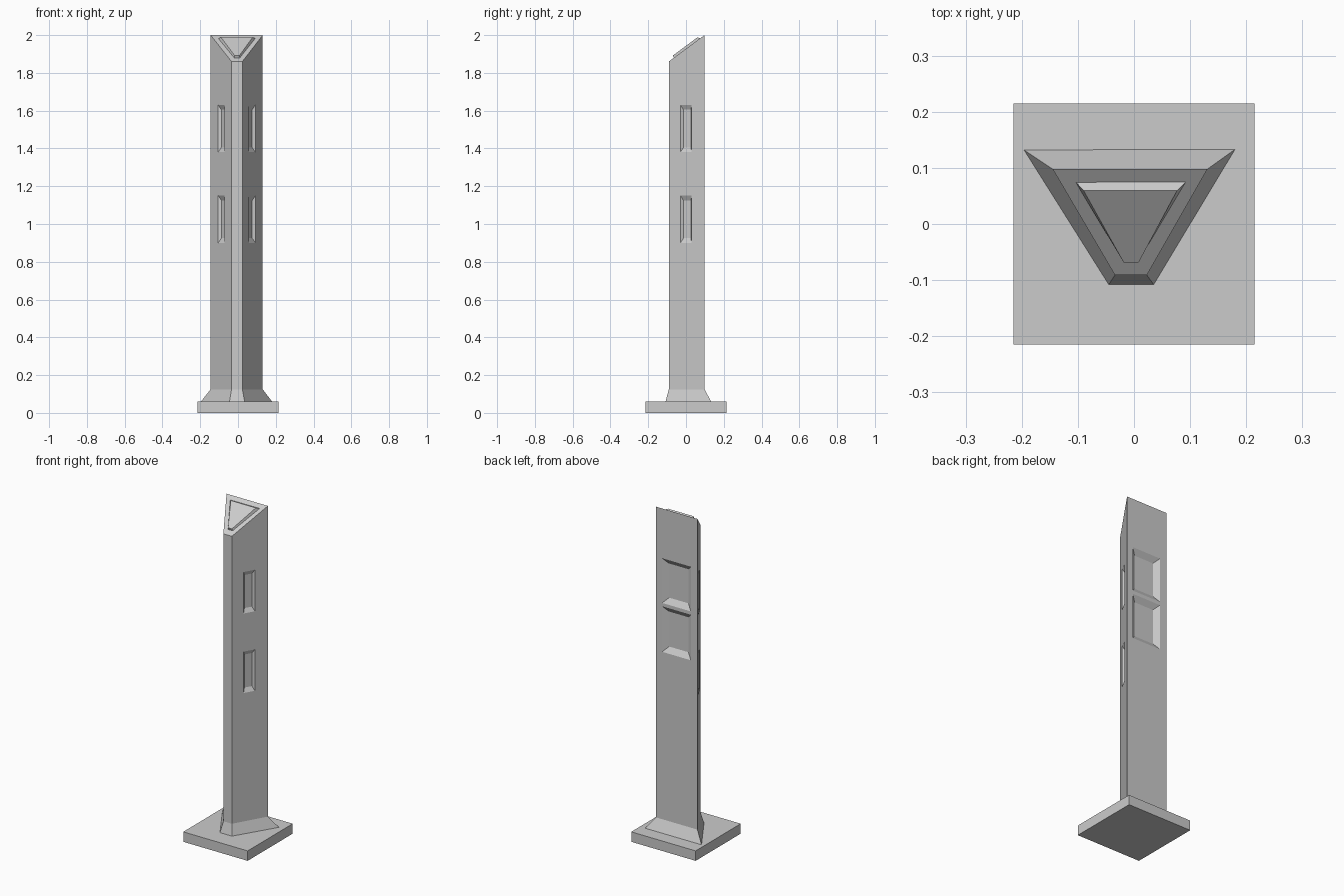
import bpy, bmesh
from mathutils import Vector

if "Cube" in bpy.data.objects:
    bpy.data.objects.remove(bpy.data.objects["Cube"])

def add_loft(bm, a, b):
    """Closed solid between two matching rings of points."""
    va, vb = [bm.verts.new(p) for p in a], [bm.verts.new(p) for p in b]
    faces = [bm.faces.new(va[::-1]), bm.faces.new(vb)]
    n = len(va)
    for i in range(n):
        j = (i + 1) % n
        faces.append(bm.faces.new((va[i], va[j], vb[j], vb[i])))
    bmesh.ops.recalc_face_normals(bm, faces=faces)

def make_object(name, lofts):
    bm = bmesh.new()
    for a, b in lofts:
        add_loft(bm, a, b)
    me = bpy.data.meshes.new(name)
    bm.to_mesh(me)
    bm.free()
    ob = bpy.data.objects.new(name, me)
    bpy.context.collection.objects.link(ob)
    return ob

def ring(points, z):
    return [(x, y, z) for x, y in points]

# Plan outlines: front left, front right, back right, back left
post = [(-0.034, -0.091), (0.023, -0.091), (0.131, 0.098), (-0.145, 0.098)]
foot = [(-0.045, -0.108), (0.035, -0.108), (0.18, 0.133), (-0.196, 0.132)]

def slope(y):
    return 1.86 + (y + 0.091) * 0.14 / 0.189

# Base plate and flared foot
s = 0.215
square = [(-s, -s), (s, -s), (s, s), (-s, s)]
make_object("base_plate", [(ring(square, 0), ring(square, 0.06))])
make_object("flared_foot", [(ring(foot, 0.06), ring(post, 0.125))])

# Post with slanted top
body = make_object("post", [(ring(post, 0.06), [(x, y, slope(y)) for x, y in post])])

def recess(centre, along, out, half_w, z0, z1, inset_w, inset_z, depth):
    """Tapered pocket cutter, widened a little past the surface."""
    def rect(t):
        iw, iz = half_w - inset_w * t, inset_z * t
        return [centre + along * u - out * depth * t + Vector((0, 0, z))
                for u, z in ((-iw, z0 + iz), (iw, z0 + iz), (iw, z1 - iz), (-iw, z1 - iz))]
    return rect(-0.1), rect(1)

# Recessed panels: two on the back, two on each flank
cuts = []
for z0, z1 in ((1.135, 1.41), (1.43, 1.70)):
    cuts.append(recess(Vector((-0.005, 0.098, 0)), Vector((1, 0, 0)), Vector((0, 1, 0)),
                       0.096, z0, z1, 0.032, 0.032, 0.022))
for i, j in ((1, 2), (0, 3)):
    a, b = Vector((*post[i], 0)), Vector((*post[j], 0))
    along = (b - a).normalized()
    out = Vector((along.y, -along.x, 0)) * (1 if i == 1 else -1)
    centre = a.lerp(b, 0.091 / 0.189)
    for z0, z1 in ((0.90, 1.15), (1.38, 1.63)):
        cuts.append(recess(centre, along, out, 0.034, z0, z1, 0.011, 0.025, 0.013))
cutter = make_object("panel_cutter", cuts)
cutter.hide_render = True
mod = body.modifiers.new("panels", 'BOOLEAN')
mod.operation = 'DIFFERENCE'
mod.solver = 'EXACT'
mod.object = cutter
bpy.context.view_layer.objects.active = body
bpy.ops.object.modifier_apply(modifier=mod.name)
bpy.data.objects.remove(cutter)

# Raised bevelled panel on the slanted top
low = [(-0.020, -0.064), (0.010, -0.064), (0.094, 0.077), (-0.105, 0.076)]
high = [(-0.018, -0.069), (0.008, -0.069), (0.077, 0.060), (-0.090, 0.060)]
make_object("top_panel", [([(x, y, slope(y) - 0.002) for x, y in low],
                           [(x, y, slope(y) + 0.016) for x, y in high])])
